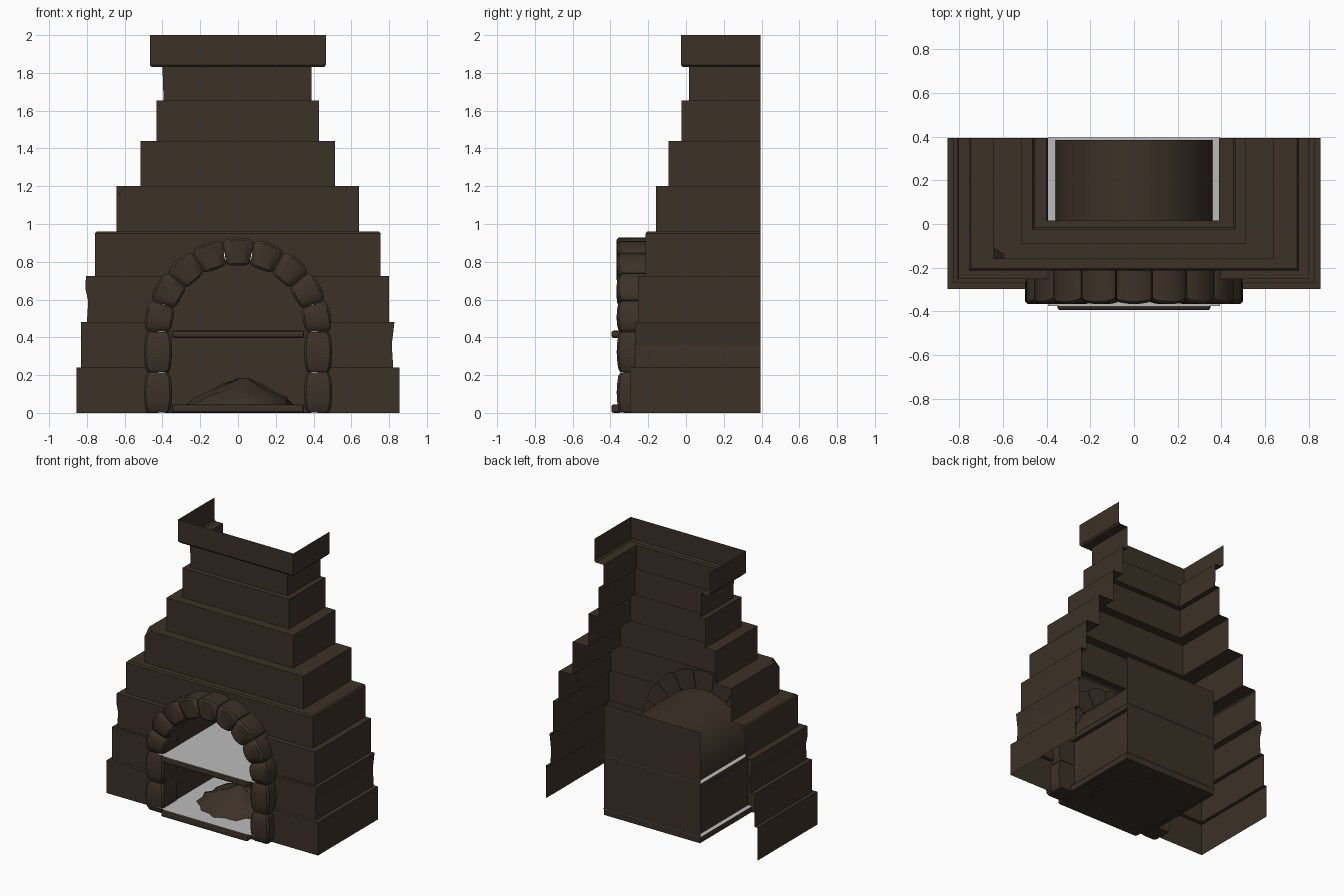
import bpy, bmesh, math, random
from mathutils import Vector

if "Cube" in bpy.data.objects:
    bpy.data.objects.remove(bpy.data.objects["Cube"])

random.seed(4)


def material(name, rgb):
    m = bpy.data.materials.new(name)
    m.diffuse_color = (*rgb, 1)
    m.use_nodes = True
    m.node_tree.nodes["Principled BSDF"].inputs["Base Color"].default_value = m.diffuse_color
    return m


BROWN = material("dark brown stone", (0.045, 0.031, 0.02))
GREY = material("light grey plate", (0.5, 0.5, 0.5))


def finish(bm, name, mat, smooth=None, recalc=True):
    if recalc:
        bmesh.ops.recalc_face_normals(bm, faces=bm.faces)
    me = bpy.data.meshes.new(name)
    bm.to_mesh(me)
    bm.free()
    me.materials.append(mat)
    ob = bpy.data.objects.new(name, me)
    bpy.context.collection.objects.link(ob)
    if smooth:
        bpy.context.view_layer.objects.active = ob
        ob.select_set(True)
        bpy.ops.object.shade_smooth_by_angle(angle=math.radians(smooth))
        ob.select_set(False)
    return ob


def skin(bm, rows, close=False):
    """Join rows of vertices with quads."""
    for a, b in zip(rows, rows[1:]):
        n = len(a)
        for i in range(n if close else n - 1):
            j = (i + 1) % n
            bm.faces.new((a[i], a[j], b[j], b[i]))


def box(name, x, y0, y1, z0, z1, bevel=0.0):
    bm = bmesh.new()
    bmesh.ops.create_cube(bm, size=1)
    for v in bm.verts:
        v.co = (v.co.x * 2 * x, y0 + (v.co.y + .5) * (y1 - y0), z0 + (v.co.z + .5) * (z1 - z0))
    if bevel:
        bmesh.ops.bevel(bm, geom=bm.edges[:], offset=bevel, segments=2, profile=.5, affect='EDGES')
    return finish(bm, name, BROWN)


BACK, SPRING = 0.395, 0.43

# Stepped chimney shell, open at back and top: z, left, right, front y
rings = [(0, .855, .855, -.297), (.24, .855, .855, -.297),
         (.24, .83, .822, -.27), (.36, .83, .814, -.27), (.48, .83, .828, -.27),
         (.48, .80, .80, -.253), (.59, .793, .80, -.253), (.66, .808, .80, -.253), (.725, .805, .80, -.253),
         (.725, .757, .755, -.214), (.95, .757, .755, -.214), (.96, .748, .746, -.205),
         (.96, .643, .64, -.16), (1.20, .643, .64, -.16),
         (1.20, .515, .513, -.092), (1.44, .515, .513, -.092),
         (1.44, .432, .43, -.025), (1.655, .432, .43, -.025),
         (1.655, .394, .39, .016), (1.83, .40, .39, .016),
         (1.83, .457, .455, -.017), (1.842, .467, .465, -.026), (2.0, .467, .465, -.026)]
bm = bmesh.new()
rows = [[bm.verts.new(p) for p in ((-l, BACK, z), (-l, yf, z), (r, yf, z), (r, BACK, z))]
        for z, l, r, yf in rings]
skin(bm, rows)
chipped = rows[13][1]
bmesh.ops.bevel(bm, geom=[chipped], offset=.05, segments=1, profile=.5, affect='VERTICES')
# Arched mouth cut through the front
HOLE = .42
planes = [(Vector((0, 0, SPRING)) + Vector((math.cos(a), 0, math.sin(a))) * HOLE,
           Vector((math.cos(a), 0, math.sin(a))))
          for a in (math.pi * i / 8 for i in range(9))]
for co, no in planes:
    bmesh.ops.bisect_plane(bm, geom=bm.verts[:] + bm.edges[:] + bm.faces[:],
                           plane_co=co, plane_no=no, dist=1e-5)
inside = [f for f in bm.faces
          if f.calc_center_median().y < -.15
          and all((f.calc_center_median() - co).dot(no) < 0 for co, no in planes)]
bmesh.ops.delete(bm, geom=inside, context='FACES')
finish(bm, "stepped_shell", BROWN)

# Pillow-shaped stones around the mouth
MID = .424
ARC = math.pi * MID


def arch_frame(s):
    """Centre and outward direction (x, z) along the leg-arch-leg path."""
    if s < SPRING:
        return (MID, s), (1, 0)
    if s > SPRING + ARC:
        return (-MID, 2 * SPRING + ARC - s), (-1, 0)
    a = (s - SPRING) / MID
    n = (math.cos(a), math.sin(a))
    return (MID * n[0], SPRING + MID * n[1]), n


def stone(s0, s1, index):
    bm = bmesh.new()
    rows = []
    for t, inset in ((0, .016), (.1, .006), (.3, 0), (.5, -.002), (.7, 0), (.9, .006), (1, .016)):
        s = min(max(s0 + (s1 - s0) * t, s0 + .002), s1 - .002)
        (cx, cz), (nx, nz) = arch_frame(s)
        h, f = .073 - inset, -.365 + inset
        section = ((-h, -.205), (-h, f + .012), (-h + .012, f), (h - .012, f), (h, f + .012), (h, -.205))
        rows.append([bm.verts.new((cx + nx * o, y, max(cz + nz * o, 0))) for o, y in section])
    skin(bm, rows, close=True)
    bm.faces.new(rows[0])
    bm.faces.new(rows[-1])
    finish(bm, f"arch_stone_{index}", BROWN, smooth=35)


joints = [0, SPRING / 2] + [SPRING + ARC * i / 9 for i in range(10)]
joints += [SPRING * 1.5 + ARC, SPRING * 2 + ARC]
for i, (a, b) in enumerate(zip(joints, joints[1:])):
    stone(a, b, i)

# Firebox: vaulted lining and back wall
R = .36
outline = [(R, 0)] + [(R * math.cos(math.pi * i / 10), SPRING + R * math.sin(math.pi * i / 10))
                      for i in range(11)] + [(-R, 0)]
bm = bmesh.new()
skin(bm, [[bm.verts.new((x, y, z)) for x, z in outline] for y in (-.33, .385)])
finish(bm, "firebox_vault", BROWN, smooth=30)

bm = bmesh.new()
bm.faces.new([bm.verts.new((x, .39, z)) for x, z in ((.39, 0), (-.39, 0), (-.39, .81), (.39, .81))])
finish(bm, "firebox_back", BROWN)

# Two shelves: brown slab, rounded front bar, grey top plate
for name, z0, z1 in (("hearth", .003, .046), ("upper_shelf", .40, .436)):
    box(name + "_slab", .39, -.345, .388, z0, z1 - .003)
    box(name + "_bar", .35, -.395, -.34, z0 - .003, z1 - .001, bevel=.012)
    bm = bmesh.new()
    bm.faces.new([bm.verts.new((x, y, z1)) for x, y in
                  ((-.395, -.375), (.395, -.375), (.395, .397), (-.395, .397))])
    finish(bm, name + "_plate", GREY, recalc=False)

# Lumpy ash pile on the hearth
bm = bmesh.new()
N = 24
rows = []
for k, (r, z) in enumerate(((.295, 0), (.27, .05), (.235, .085), (.165, .115), (.10, .15), (.045, .172))):
    row = []
    for i in range(N):
        a = 2 * math.pi * i / N
        q = r * (1 + (.045 if (i + k) % 2 else -.045)) + random.uniform(-.008, .008)
        row.append(bm.verts.new((q * math.cos(a) + .03 * z / .18, q * math.sin(a),
                                 z + (random.uniform(-.01, .01) if k else 0))))
    rows.append(row)
skin(bm, rows, close=True)
tip = bm.verts.new((.03, 0, .185))
for i in range(N):
    bm.faces.new((rows[-1][i], rows[-1][(i + 1) % N], tip))
bm.faces.new(rows[0][::-1])
finish(bm, "ash_pile", BROWN, smooth=30)
